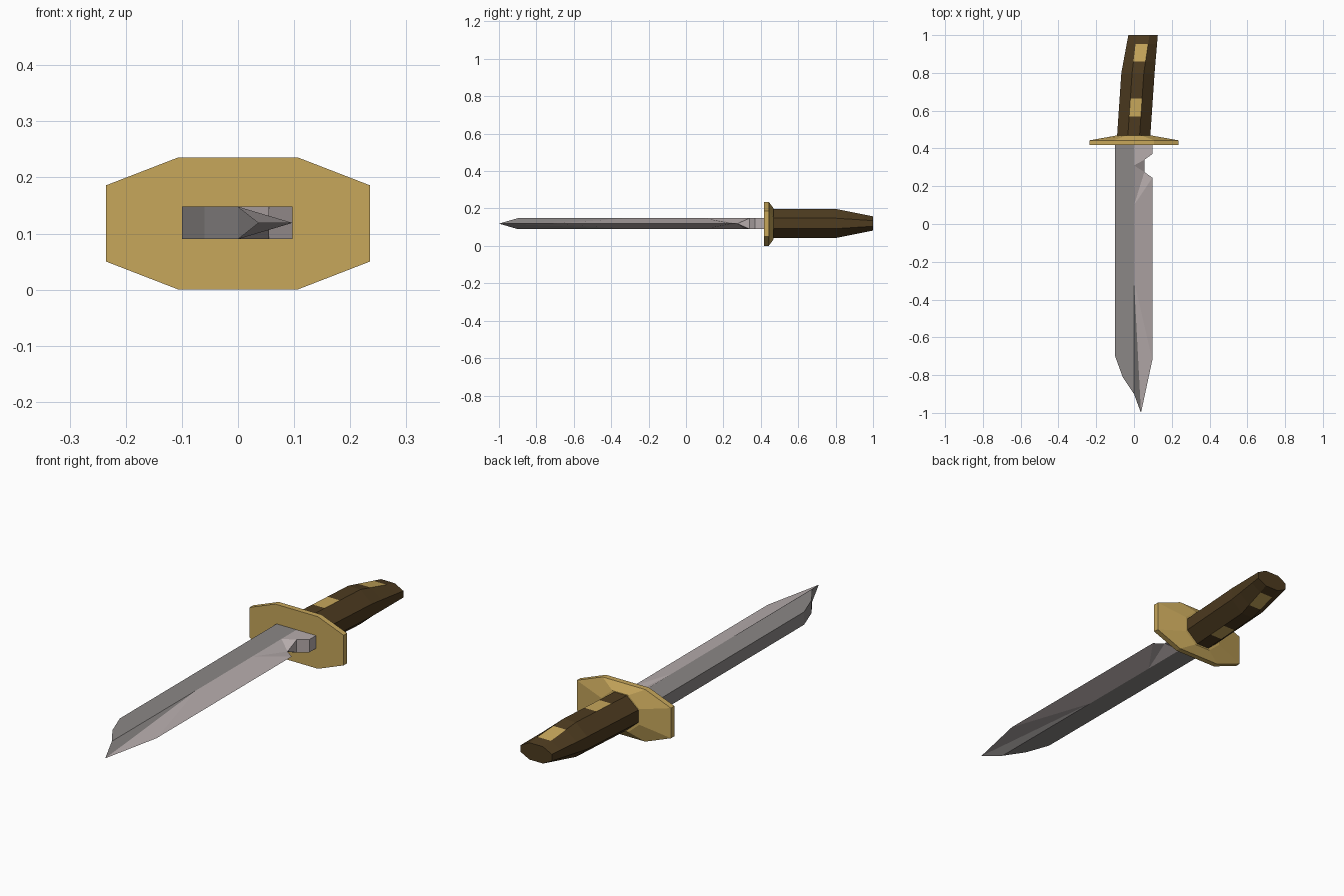
import bpy, bmesh

if "Cube" in bpy.data.objects:
    bpy.data.objects.remove(bpy.data.objects["Cube"])

def material(name, rgb):
    m = bpy.data.materials.new(name)
    m.diffuse_color = (*rgb, 1)
    m.use_nodes = True
    m.node_tree.nodes["Principled BSDF"].inputs["Base Color"].default_value = m.diffuse_color
    return m

DARK = material("dark steel", (0.26, 0.245, 0.24))
LIGHT = material("light steel", (0.47, 0.415, 0.415))
GOLD = material("brass", (0.57, 0.385, 0.105))
WOOD = material("dark wood", (0.075, 0.044, 0.014))
ZC = 0.118

def finish(name, bm, mats):
    bmesh.ops.recalc_face_normals(bm, faces=bm.faces[:])
    me = bpy.data.meshes.new(name)
    bm.to_mesh(me)
    bm.free()
    for m in mats:
        me.materials.append(m)
    ob = bpy.data.objects.new(name, me)
    bpy.context.collection.objects.link(ob)
    return ob

def loft(bm, rings):
    """Skin closed rings of points; returns the side faces per span."""
    vs = [[bm.verts.new(p) for p in r] for r in rings]
    n = len(vs[0])
    spans = [[bm.faces.new((a[i], a[(i + 1) % n], b[(i + 1) % n], b[i]))
              for i in range(n)] for a, b in zip(vs, vs[1:])]
    bm.faces.new(vs[0])
    bm.faces.new(vs[-1])
    return spans

def octagon(y, cx, hw, hh, fx, fz, cz=ZC):
    """Elongated octagon in the xz plane; face 0 is the top flat, face 4 the bottom."""
    pts = [(-fx, hh), (fx, hh), (hw, fz), (hw, -fz),
           (fx, -hh), (-fx, -hh), (-hw, -fz), (-hw, fz)]
    return [(cx + x, y, cz + z) for x, z in pts]

# Blade: full-thickness outline points (upper case pairs) and thin edge points
thick = dict(a=(-.1, .43), b=(-.1, -.7), c=(-.06, -.81), d=(0, -.9), e=(0, -.3),
             f=(0, .1), g=(0, .31), h=(.055, .34), i=(.097, .37), j=(.097, .43), k=(0, .43))
thin = dict(T=(.037, -1), m=(.097, -.72), n=(.097, .245), o=(.055, .275))
bm = bmesh.new()
edge = {k: bm.verts.new((*p, ZC + .001)) for k, p in thin.items()}
sides = []
for s in (1, -1):
    v = {k: bm.verts.new((*p, ZC + .001 + s * .029)) for k, p in thick.items()}
    v.update(edge)
    sides.append(v)
    for names, mat in (("abcdefgk", 0), ("dTe", 0), ("eTm", 1), ("emnf", 1),
                       ("fno", 1), ("fog", 1), ("goh", 1), ("ghijk", 1)):
        bm.faces.new([v[q] for q in names]).material_index = mat
up, lo = sides
# Spine, ricasso and guard-end walls
for p, q, mat in (("a", "b", 0), ("b", "c", 0), ("c", "d", 0),
                  ("h", "i", 1), ("i", "j", 1), ("j", "k", 1), ("k", "a", 0)):
    bm.faces.new((up[p], up[q], lo[q], lo[p])).material_index = mat
# Point and notch walls
for p, q, mat in (("d", "T", 0), ("h", "o", 1)):
    bm.faces.new((up[p], edge[q], lo[p])).material_index = mat
finish("blade", bm, [DARK, LIGHT])

# Guard: octagonal plate with a sloped back
bm = bmesh.new()
loft(bm, [octagon(.418, 0, .235, .1175, .107, .068),
          octagon(.443, 0, .235, .1175, .107, .068),
          octagon(.468, 0, .095, .083, .04, .035)])
finish("guard", bm, [GOLD])

# Handle: curved octagonal grip, brass inlays on the top and bottom flats
bm = bmesh.new()
keys = [(.46, -.002, .088, .078, .031, .028),
        (.80, .021, .088, .078, .031, .028),
        (1.0, .048, .078, .038, .034, .015)]

def section(y):
    a, b = (keys[0], keys[1]) if y <= .8 else (keys[1], keys[2])
    t = (y - a[0]) / (b[0] - a[0])
    return octagon(*[p + (q - p) * t for p, q in zip(a, b)], cz=.12)

spans = loft(bm, [section(y) for y in (.46, .568, .665, .8, .86, .952, 1.0)])
for span in (1, 4):
    for flat in (0, 4):
        spans[span][flat].material_index = 1
finish("handle", bm, [WOOD, GOLD])
